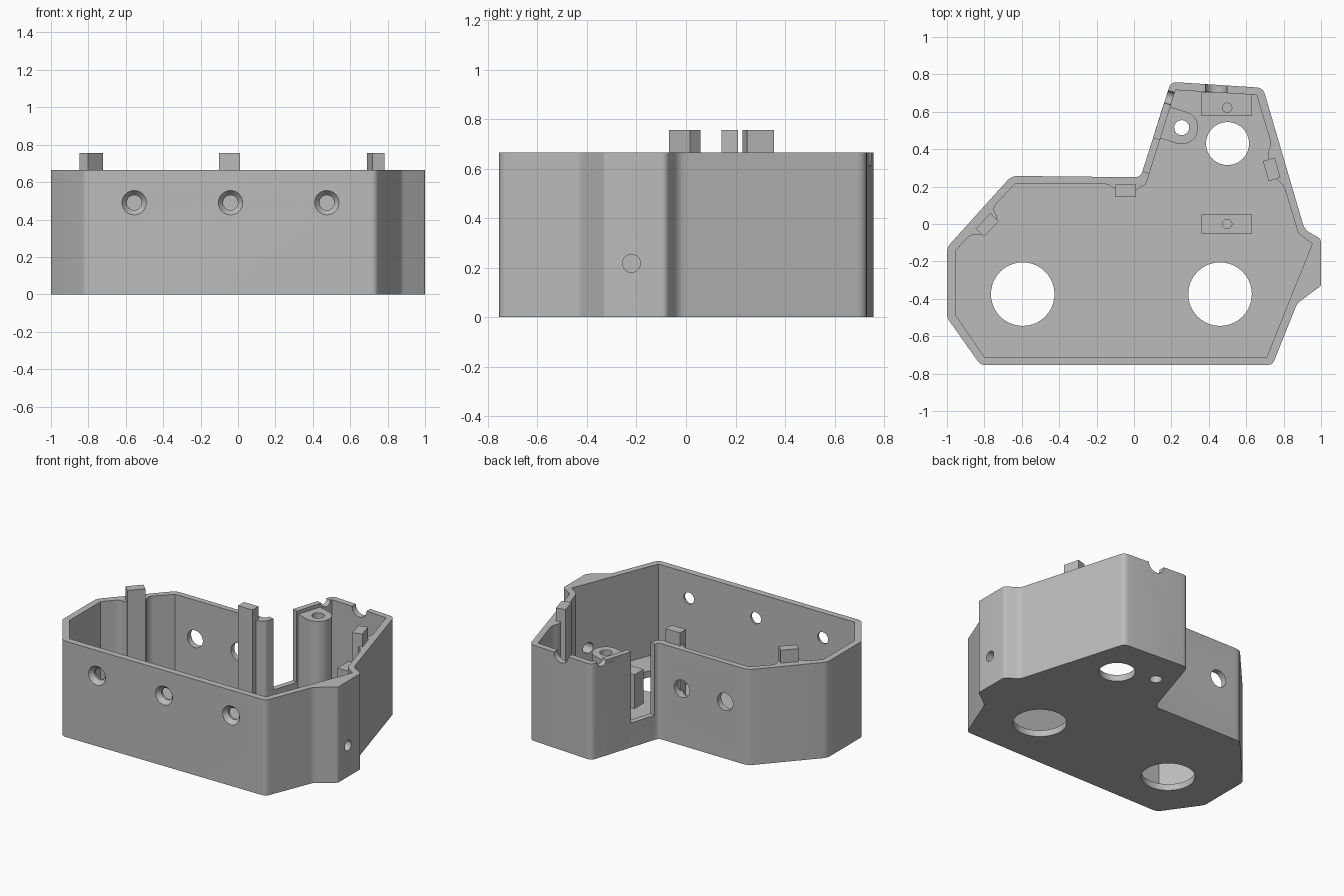
import bpy, bmesh, math
from mathutils import Vector, Matrix

cube = bpy.data.objects.get("Cube")
if cube:
    bpy.data.objects.remove(cube)

TOP, FLOOR, PEG_TOP = 0.665, 0.045, 0.755

grey = bpy.data.materials.new("plain grey")
grey.use_nodes = True
COLOUR = (0.5, 0.5, 0.5, 1)
grey.diffuse_color = COLOUR
grey.node_tree.nodes["Principled BSDF"].inputs["Base Color"].default_value = COLOUR


def add_object(name, bm):
    bmesh.ops.recalc_face_normals(bm, faces=bm.faces)
    mesh = bpy.data.meshes.new(name)
    bm.to_mesh(mesh)
    bm.free()
    mesh.materials.append(grey)
    ob = bpy.data.objects.new(name, mesh)
    bpy.context.collection.objects.link(ob)
    return ob


def rounded(points, steps=5):
    """Round each (x, y, radius) corner of a polygon."""
    out = []
    for i, (x, y, r) in enumerate(points):
        p = Vector((x, y))
        if r == 0:
            out.append(p)
            continue
        a = p.lerp(Vector(points[i - 1][:2]), 0) + (Vector(points[i - 1][:2]) - p).normalized() * r
        b = p + (Vector(points[(i + 1) % len(points)][:2]) - p).normalized() * r
        for k in range(steps + 1):
            t = k / steps
            out.append(a.lerp(p, t).lerp(p.lerp(b, t), t))
    return out


def prism(name, points, z0, z1):
    bm = bmesh.new()
    face = bm.faces.new([bm.verts.new((p[0], p[1], z0)) for p in points])
    new = bmesh.ops.extrude_face_region(bm, geom=[face])["geom"]
    bmesh.ops.translate(bm, vec=(0, 0, z1 - z0),
                        verts=[v for v in new if isinstance(v, bmesh.types.BMVert)])
    return add_object(name, bm)


def rod(name, centre, direction, r1, r2, length):
    """Cylinder or cone centred at a point, running along a direction."""
    bm = bmesh.new()
    turn = Vector(direction).to_track_quat("Z", "Y").to_matrix().to_4x4()
    bmesh.ops.create_cone(bm, cap_ends=True, segments=40, radius1=r1, radius2=r2,
                          depth=length, matrix=Matrix.Translation(centre) @ turn)
    return add_object(name, bm)


def box(name, x, y, sx, sy, z0, z1, angle=0):
    bm = bmesh.new()
    m = (Matrix.Translation((x, y, (z0 + z1) / 2)) @ Matrix.Rotation(math.radians(angle), 4, "Z")
         @ Matrix.Diagonal((sx, sy, z1 - z0, 1)))
    bmesh.ops.create_cube(bm, size=1, matrix=m)
    return add_object(name, bm)


def cut(target, *cutters):
    for c in cutters:
        mod = target.modifiers.new("cut", "BOOLEAN")
        mod.operation, mod.solver, mod.object = "DIFFERENCE", "EXACT", c
    bpy.context.view_layer.update()
    baked = bpy.data.meshes.new_from_object(target.evaluated_get(bpy.context.evaluated_depsgraph_get()))
    target.modifiers.clear()
    target.data = baked
    for c in cutters:
        bpy.data.objects.remove(c)


# Housing outline
outer = rounded([
    (-0.82, -0.755, 0.03), (0.74, -0.755, 0.03), (0.872, -0.425, 0.02), (1.0, -0.33, 0.01),
    (1.0, -0.08, 0.02), (0.912, -0.03, 0.03), (0.69, 0.728, 0.035), (0.197, 0.76, 0.035),
    (0.035, 0.25, 0.03), (-0.655, 0.257, 0.035), (-1.0, -0.125, 0.03), (-1.0, -0.5, 0.02)])
# Cavity outline, with thickened wall around each peg
inner = rounded([
    (-0.8, -0.71, 0), (0.71, -0.71, 0), (0.953, -0.105, 0), (0.878, -0.05, 0.01),
    (0.8, 0.21, 0.04), (0.752, 0.245, 0.02), (0.712, 0.38, 0.02), (0.735, 0.425, 0.03),
    (0.655, 0.69, 0), (0.222, 0.716, 0), (0.065, 0.215, 0.01), (0.01, 0.18, 0.02),
    (-0.1, 0.18, 0.02), (-0.125, 0.214, 0.04), (-0.635, 0.214, 0), (-0.765, 0.08, 0.05),
    (-0.725, 0.035, 0.02), (-0.815, -0.06, 0.02), (-0.87, -0.05, 0.04),
    (-0.955, -0.145, 0), (-0.955, -0.485, 0)])

housing = prism("housing", outer, 0, TOP)
cut(housing, prism("cavity", inner, FLOOR, 1))

# Openings in the floor
FLOOR_HOLES = [(-0.595, -0.375, 0.17), (0.46, -0.375, 0.17), (0.5, 0.43, 0.115), (0.255, 0.515, 0.04)]
cut(housing, *[rod("floor_hole", (x, y, 0), (0, 0, 1), r, r, 0.3) for x, y, r in FLOOR_HOLES])

# Countersunk screw holes in the front
for x in (-0.555, -0.04, 0.475):
    cut(housing, rod("front_hole", (x, -0.72, 0.49), (0, 1, 0), 0.04, 0.04, 0.2),
        rod("countersink", (x, -0.745, 0.49), (0, 1, 0), 0.0735, 0.04, 0.04))

# Round holes in the back and side
for x in (-0.48, -0.145):
    cut(housing, rod("back_hole", (x, 0.24, 0.395), (0, 1, 0), 0.06, 0.06, 0.2))
cut(housing, rod("side_hole", (0.95, -0.22, 0.217), (1, 0, 0), 0.036, 0.036, 0.3))

# Cable notches in the rim and tall slot in the slanted wall
cut(housing, rod("back_notch", (0.44, 0.73, TOP), (0, 1, 0), 0.058, 0.058, 0.16))
cut(housing, rod("slanted_notch", (0.19, 0.675, TOP), (1, -0.31, 0), 0.035, 0.035, 0.12))
cut(housing, box("slot", 0.085, 0.367, 0.13, 0.185, 0.17, 1, -17.4))

# Screw boss joined to the slanted wall
c, along, across = Vector((0.255, 0.515)), Vector((0.3, 0.954)), Vector((0.954, -0.3))
boss_points = [c - across * 0.13 - along * 0.088]
for k in range(17):
    a = math.pi * (k / 16 - 0.5)
    boss_points.append(c + (across * math.cos(a) + along * math.sin(a)) * 0.088)
boss_points.append(c - across * 0.13 + along * 0.088)
boss = prism("screw_boss", boss_points, 0.02, 0.64)
cut(boss, rod("boss_hole", (c.x, c.y, 0.3), (0, 0, 1), 0.04, 0.04, 1))

# Mounting blocks on the floor, each with a pilot hole
blocks = []
for name, y, depth in (("front_block", 0.0, 0.1), ("back_block", 0.64, 0.125)):
    block = box(name, 0.495, y, 0.27, depth, 0.02, 0.28)
    cut(block, rod("pilot_hole", (0.498, y if y == 0 else 0.622, 0.28), (0, 0, 1), 0.025, 0.025, 0.3))
    blocks.append(block)

# Locating pegs along the walls
pegs = [box("left_peg", -0.785, -0.005, 0.115, 0.062, 0.02, PEG_TOP, 47),
        box("middle_peg", -0.046, 0.177, 0.112, 0.066, 0.02, PEG_TOP),
        box("right_peg", 0.736, 0.292, 0.066, 0.112, 0.02, PEG_TOP, 16)]

# Smooth the rounded surfaces, keep edges sharp
bpy.ops.object.select_all(action="DESELECT")
for ob in [housing, boss, *blocks, *pegs]:
    ob.select_set(True)
bpy.context.view_layer.objects.active = housing
bpy.ops.object.shade_smooth_by_angle(angle=math.radians(30))
